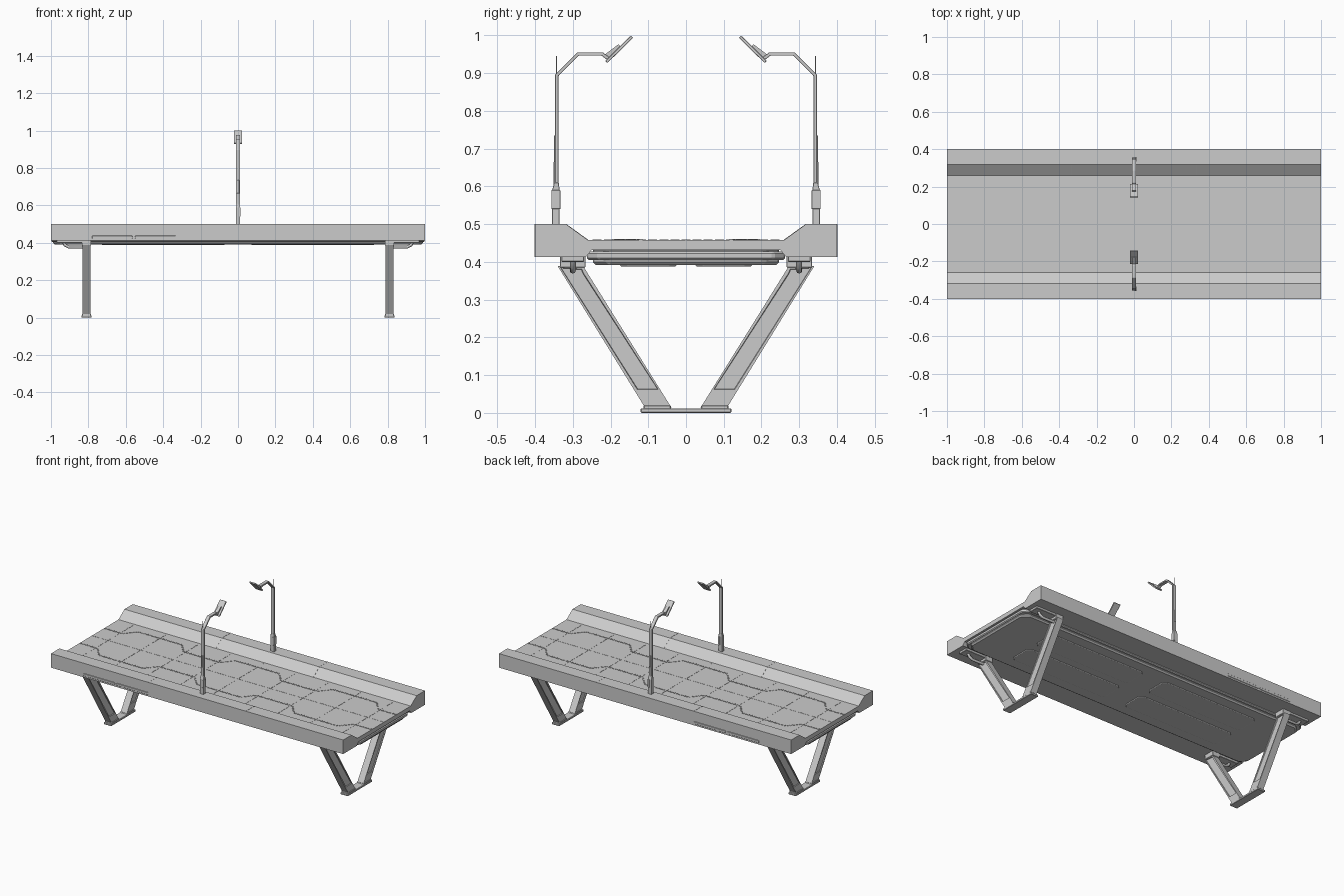
import bpy, bmesh
from math import atan2, cos, sin
from mathutils import Vector

if "Cube" in bpy.data.objects:
    bpy.data.objects.remove(bpy.data.objects["Cube"])


def finish(name, bm, bevel=0.0, smooth=False):
    bmesh.ops.recalc_face_normals(bm, faces=bm.faces)
    me = bpy.data.meshes.new(name)
    bm.to_mesh(me)
    bm.free()
    ob = bpy.data.objects.new(name, me)
    bpy.context.collection.objects.link(ob)
    if bevel:
        m = ob.modifiers.new("bevel", 'BEVEL')
        m.width, m.segments = bevel, 3 if smooth else 1
        m.limit_method, m.angle_limit = 'ANGLE', 0.5
    return ob


def add_prism(bm, pts, a, b, axis='x'):
    """Extrude a 2D outline (yz along x, or xy along z)."""
    mk = (lambda p, t: (t, p[0], p[1])) if axis == 'x' else (lambda p, t: (p[0], p[1], t))
    f = bm.faces.new([bm.verts.new(mk(p, a)) for p in pts])
    g = bm.faces.new([bm.verts.new(mk(p, b)) for p in pts][::-1])
    va, vb = list(f.verts), list(g.verts)[::-1]
    for i in range(len(va)):
        j = (i + 1) % len(va)
        bm.faces.new((va[i], vb[i], vb[j], va[j]))
    return f, g


def prism(name, pts, a, b, axis='x', bevel=0.0, smooth=False):
    bm = bmesh.new()
    add_prism(bm, pts, a, b, axis)
    return finish(name, bm, bevel, smooth)


def rect(a, b, c, d):
    return [(a, c), (b, c), (b, d), (a, d)]


def box(name, x, y, z, bevel=0.0):
    return prism(name, rect(*y, *z), *x, bevel=bevel)


def ribbon(path, t):
    """Outline of a polyline with thickness t."""
    P = [Vector(p) for p in path]
    left, right = [], []
    for i, p in enumerate(P):
        d0 = (p - P[i - 1]).normalized() if i else (P[1] - p).normalized()
        d1 = (P[i + 1] - p).normalized() if i < len(P) - 1 else d0
        n0, n1 = Vector((-d0.y, d0.x)), Vector((-d1.y, d1.x))
        n = (n0 + n1).normalized()
        n *= t / 2 / n.dot(n0)
        left.append(tuple(p + n))
        right.append(tuple(p - n))
    return left + right[::-1]


def dashes(bm, path, step, length, width, z0, z1):
    """Small raised dashes laid along a path on the deck."""
    for p, q in zip(path, path[1:]):
        p, q = Vector(p), Vector(q)
        n = max(1, round((q - p).length / step))
        d = (q - p).normalized()
        s = Vector((-d.y, d.x)) * width / 2
        for i in range(n):
            c = p.lerp(q, (i + 0.5) / n)
            e = d * length / 2
            add_prism(bm, [c - e - s, c + e - s, c + e + s, c - e + s], z0, z1, 'z')


# Deck with raised kerbs and a hollow underneath
half = [(0.26, 0.458), (0.318, 0.5), (0.4, 0.5), (0.4, 0.413), (0.265, 0.413), (0.25, 0.432)]
prism("deck", half + [(-y, z) for y, z in half[::-1]], -1, 1)

# Rounded belly pan with chamfered corners
def octagon(x, y, c):
    return [(-x, -y + c), (-x + c, -y), (x - c, -y), (x, -y + c),
            (x, y - c), (x - c, y), (-x + c, y), (-x, y - c)]

prism("belly_pan", octagon(0.99, 0.247, 0.04), 0.392, 0.438, 'z', 0.008)
prism("belly_flange", octagon(0.998, 0.262, 0.03), 0.405, 0.427, 'z', 0.005)
for i, cx in enumerate((-0.4, 0.4)):
    for cy in (-0.1, 0.1):
        ob = prism("belly_bulge", octagon(0.33, 0.075, 0.02), 0.386, 0.396, 'z', 0.005, True)
        ob.location = (cx, cy, 0.002)

# Pavement markings: meandering borders, centre line and slab joints
bm = bmesh.new()
for s in (-1, 1):
    path = [(-1, 0.12)]
    for c in (-2 / 3, 0, 2 / 3):
        path += [(c - 0.21, 0.12), (c - 0.15, 0.19), (c + 0.15, 0.19), (c + 0.21, 0.12)]
    path.append((1, 0.12))
    dashes(bm, [(x, s * y) for x, y in path], 0.018, 0.011, 0.009, 0.456, 0.4605)
finish("border_studs", bm)
bm = bmesh.new()
dashes(bm, [(-1, 0), (1, 0)], 0.03, 0.024, 0.003, 0.456, 0.459)
for k in range(-4, 5):
    x = k * 2 / 9
    dashes(bm, [(x, -0.25), (x, 0.25)], 0.03, 0.024, 0.003, 0.456, 0.459)
finish("slab_joints", bm)

for s in (-1, 1):
    side = "front" if s < 0 else "back"

    def Y(pts):
        return [(s * y, z) for y, z in pts]

    # Kerb joints at the section ends and side access panel
    for x in (-1 / 3, 1 / 3):
        prism(side + "_kerb_joint", Y([(0.258, 0.458), (0.318, 0.501), (0.401, 0.501),
              (0.401, 0.413), (0.39, 0.413), (0.39, 0.49), (0.32, 0.49), (0.27, 0.458)]),
              x - 0.0015, x + 0.0015)
    for a, b in ((-0.78, -0.565), (-0.55, -0.333)):
        prism(side + "_access_panel", Y(rect(0.39, 0.402, 0.422, 0.438)), a, b, bevel=0.002)
    prism(side + "_panel_bar", Y(rect(0.39, 0.4015, 0.426, 0.432)), -0.57, -0.54)

    # Lamp post: base, pole with bent arm, head, antenna, fittings
    prism(side + "_post_base", Y([(0.335, 0.495), (0.355, 0.495), (0.355, 0.59),
          (0.349, 0.61), (0.337, 0.61), (0.335, 0.59)]), -0.012, 0.012, bevel=0.001)
    prism(side + "_post", Y(ribbon([(0.342, 0.6), (0.342, 0.895), (0.286, 0.951),
          (0.222, 0.951), (0.205, 0.938)], 0.009)), -0.011, 0.011, bevel=0.001)
    prism(side + "_lamp_head", Y(ribbon([(0.143, 0.997), (0.211, 0.93)], 0.008)),
          -0.022, 0.022, bevel=0.001)
    prism(side + "_lamp_mount", Y(ribbon([(0.21, 0.946), (0.175, 0.972)], 0.012)), -0.01, 0.01)
    box(side + "_antenna", (-0.001, 0.001), sorted((s * 0.342, s * 0.344)), (0.89, 0.946))
    prism(side + "_upper_fitting", Y(rect(0.345, 0.35, 0.665, 0.735)), -0.004, 0.007, bevel=0.001)
    prism(side + "_lower_fitting", Y(rect(0.345, 0.351, 0.605, 0.665)), -0.006, 0.009, bevel=0.001)
    prism(side + "_base_box", Y(rect(0.333, 0.357, 0.54, 0.59)), 0.002, 0.014, bevel=0.001)

    for e in (-1, 1):
        # Sloping leg with recessed side panels
        bm = bmesh.new()
        caps = add_prism(bm, Y([(0.34, 0.389), (0.272, 0.389), (0.262, 0.372), (0.038, 0.013),
                                (0.108, 0.013)]), e * 0.81 - 0.021, e * 0.81 + 0.021)
        bmesh.ops.recalc_face_normals(bm, faces=bm.faces)
        for f in caps:
            bmesh.ops.inset_region(bm, faces=[f], thickness=0.009)
            # Keep the recess above the ankle
            for v in f.verts:
                if v.co.z < 0.1:
                    k = (0.062 - v.co.z) * 0.62
                    v.co.z = 0.062
                    v.co.y += s * k
            bmesh.ops.inset_region(bm, faces=[f], thickness=0.002, depth=-0.005)
        finish(side + "_leg", bm)
        prism(side + "_leg_cap", Y(rect(0.266, 0.334, 0.385, 0.416)),
              e * 0.81 - 0.025, e * 0.81 + 0.025, bevel=0.002)
        prism(side + "_ankle", Y(rect(0.04, 0.112, 0.008, 0.02)),
              e * 0.81 - 0.024, e * 0.81 + 0.024, bevel=0.002)

        # Mounting rail under the deck and the bracket rod beside the leg
        x0, x1 = sorted((e * 0.79, e * 0.97))
        prism(side + "_mount_rail", Y(rect(0.27, 0.33, 0.4, 0.415)), x0, x1, bevel=0.002)
        cu = bpy.data.curves.new(side + "_bracket_rod", 'CURVE')
        cu.dimensions = '3D'
        cu.bevel_depth, cu.bevel_resolution, cu.use_fill_caps = 0.008, 2, True
        sp = cu.splines.new('POLY')
        pts = [(0.825, 0.377), (0.905, 0.377), (0.925, 0.388), (0.935, 0.408)]
        sp.points.add(len(pts) - 1)
        for p, (x, z) in zip(sp.points, pts):
            p.co = (e * x, s * 0.3, z, 1)
        bpy.context.collection.objects.link(bpy.data.objects.new(cu.name, cu))

# Foot plates joining each pair of legs
for e in (-1, 1):
    prism("right_foot" if e > 0 else "left_foot", rect(-0.12, 0.12, 0, 0.012),
          e * 0.81 - 0.026, e * 0.81 + 0.026, bevel=0.002)
